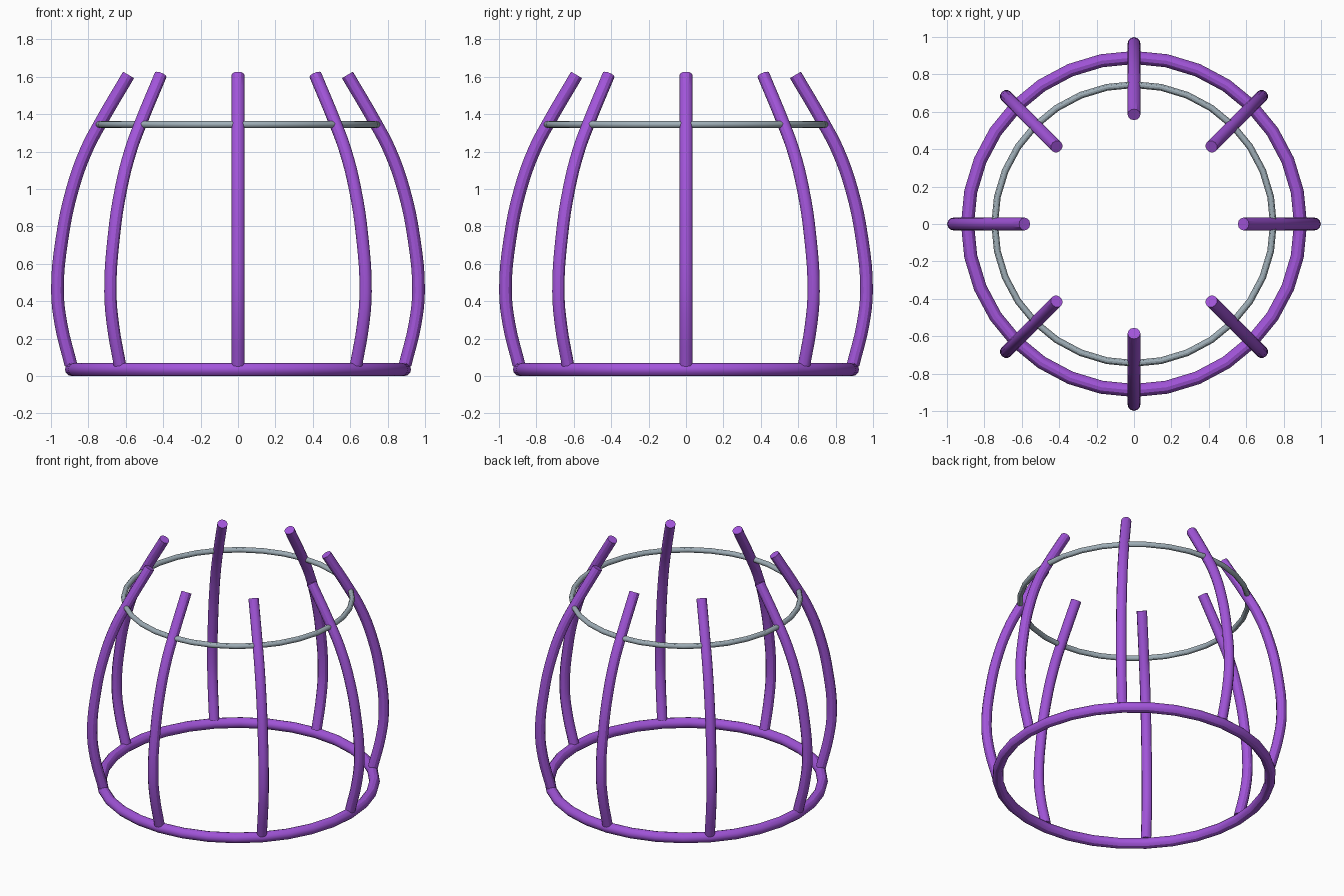
import bpy
import math

cube = bpy.data.objects.get("Cube")
if cube:
    bpy.data.objects.remove(cube, do_unlink=True)


def make_material(name, rgb):
    mat = bpy.data.materials.new(name)
    mat.use_nodes = True
    mat.diffuse_color = (*rgb, 1)
    mat.node_tree.nodes["Principled BSDF"].inputs["Base Color"].default_value = (*rgb, 1)
    return mat


purple = make_material("purple", (0.36, 0.09, 0.70))
silver = make_material("silver_grey", (0.35, 0.43, 0.48))


def activate(obj):
    bpy.ops.object.select_all(action="DESELECT")
    obj.select_set(True)
    bpy.context.view_layer.objects.active = obj


def hoop(name, radius, thickness, z, mat):
    bpy.ops.mesh.primitive_torus_add(
        major_radius=radius, minor_radius=thickness,
        major_segments=32, minor_segments=12, location=(0, 0, z))
    obj = bpy.context.object
    obj.name = name
    obj.data.materials.append(mat)
    bpy.ops.object.shade_smooth_by_angle()


def rib(name, profile, thickness, angle, mat):
    curve = bpy.data.curves.new(name, "CURVE")
    curve.dimensions = "3D"
    curve.bevel_depth = thickness
    curve.bevel_resolution = 4
    curve.resolution_u = 4
    curve.use_fill_caps = True
    spline = curve.splines.new("BEZIER")
    spline.bezier_points.add(len(profile) - 1)
    for point, (r, z) in zip(spline.bezier_points, profile):
        point.co = (r, 0, z)
        point.handle_left_type = point.handle_right_type = "AUTO"
    obj = bpy.data.objects.new(name, curve)
    bpy.context.collection.objects.link(obj)
    obj.rotation_euler.z = angle
    curve.materials.append(mat)
    activate(obj)
    bpy.ops.object.convert(target="MESH")
    bpy.ops.object.shade_smooth_by_angle()


# Base and upper hoops
hoop("base_hoop", 0.89, 0.035, 0.035, purple)
hoop("upper_hoop", 0.745, 0.018, 1.345, silver)

# Eight bowed ribs, given as radius and height
PROFILE = [(0.893, 0.06), (0.945, 0.27), (0.965, 0.45), (0.94, 0.74),
           (0.885, 1.0), (0.81, 1.21), (0.737, 1.35), (0.585, 1.61)]
for i in range(8):
    rib(f"rib_{i + 1}", PROFILE, 0.034, i * math.pi / 4, purple)
